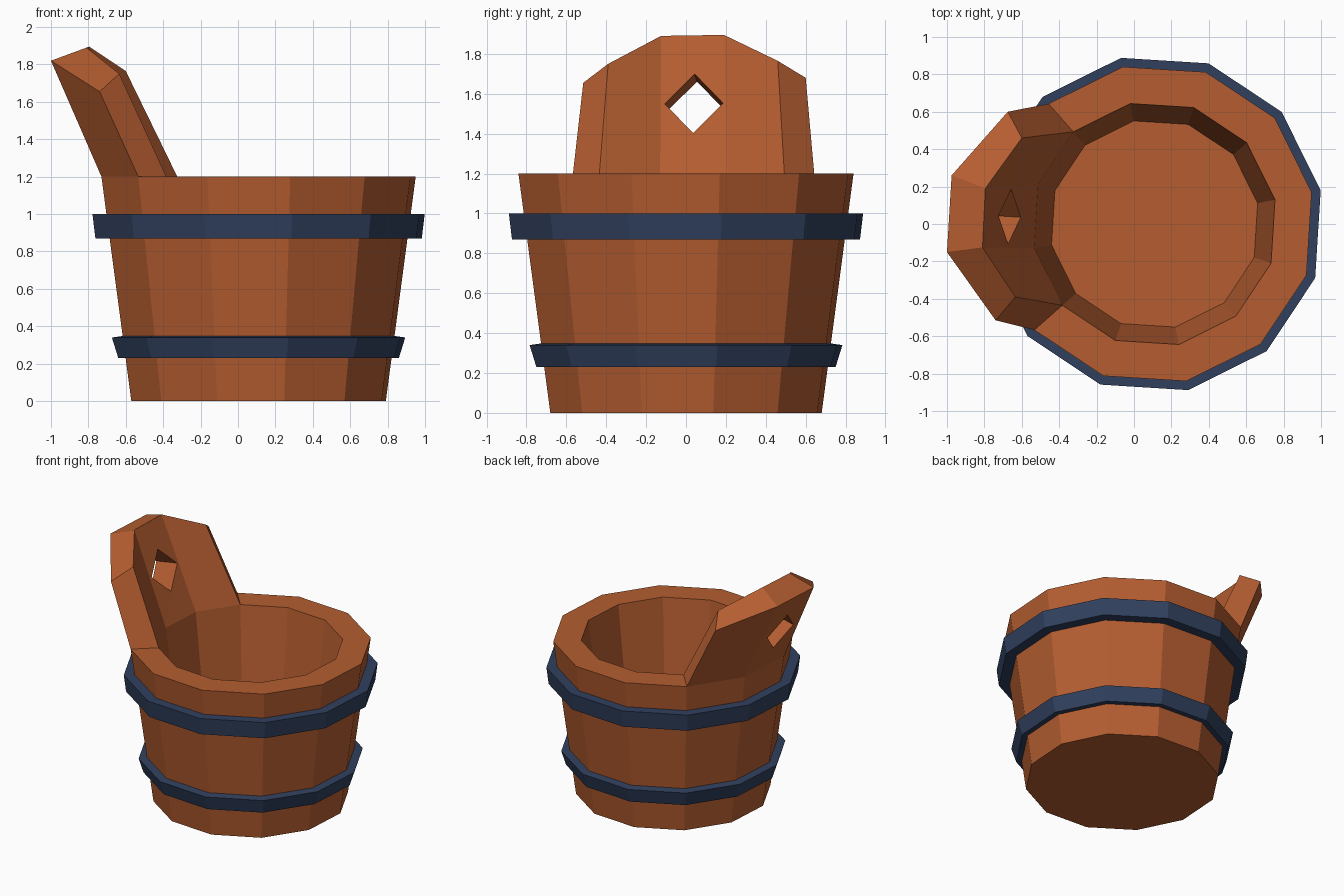
import bpy, bmesh, math
from mathutils import Vector

if "Cube" in bpy.data.objects:
    bpy.data.objects.remove(bpy.data.objects["Cube"])

SIDES, TURN, CX = 12, math.radians(11.4), 0.11


def material(name, rgb):
    m = bpy.data.materials.new(name)
    m.diffuse_color = (*rgb, 1)
    m.use_nodes = True
    m.node_tree.nodes["Principled BSDF"].inputs["Base Color"].default_value = m.diffuse_color
    return m


wood = material("warm wood", (0.46, 0.11, 0.03))
iron = material("dark blue iron", (0.030, 0.051, 0.110))


def make_object(name, bm, mat):
    bmesh.ops.recalc_face_normals(bm, faces=bm.faces)
    mesh = bpy.data.meshes.new(name)
    bm.to_mesh(mesh)
    bm.free()
    mesh.materials.append(mat)
    ob = bpy.data.objects.new(name, mesh)
    bpy.context.collection.objects.link(ob)
    return ob


def lathe(bm, profile, closed):
    """Sweep (radius, z) points around the bucket axis; returns rings and face bands."""
    rings = [[bm.verts.new((CX + r * math.cos(TURN + i * math.tau / SIDES),
                            r * math.sin(TURN + i * math.tau / SIDES), z))
              for i in range(SIDES)] for r, z in profile]
    pairs = list(zip(rings, rings[1:]))
    if closed:
        pairs.append((rings[-1], rings[0]))
    bands = [[bm.faces.new((a[i], a[(i + 1) % SIDES], b[(i + 1) % SIDES], b[i]))
              for i in range(SIDES)] for a, b in pairs]
    return rings, bands


# bucket body: outer wall, rim, inner wall, underside and inner floor
bm = bmesh.new()
rings, bands = lathe(bm, [(0.694, 0), (0.857, 1.2), (0.657, 1.2), (0.562, 0.5)], False)
bm.faces.new(rings[0])
bm.faces.new(rings[3])

# handle: three rim segments drawn up and outward
outer_top = [(-0.675, 0.60, 1.68), (-0.975, 0.26, 1.82), (-1.0, -0.15, 1.82), (-0.74, -0.515, 1.655)]
inner_top = [(-0.60, 0.46, 1.765), (-0.795, 0.19, 1.895), (-0.81, -0.125, 1.89), (-0.635, -0.39, 1.75)]
targets = {}
for k in range(4):
    targets[rings[1][4 + k].co.to_tuple(4)] = outer_top[k]
    targets[rings[2][4 + k].co.to_tuple(4)] = inner_top[k]
bmesh.ops.recalc_face_normals(bm, faces=bm.faces)
segment = bands[1][4:7]
raised = bmesh.ops.extrude_face_region(bm, geom=segment)["geom"]
new_verts = [g for g in raised if isinstance(g, bmesh.types.BMVert)]
for v in new_verts:
    v.co = Vector(targets[v.co.to_tuple(4)])
old = [f for f in segment if f.is_valid and not any(v in new_verts for v in f.verts)]
if old:
    bmesh.ops.delete(bm, geom=old, context="FACES_ONLY")
bucket = make_object("bucket_with_handle", bm, wood)

# diamond grip hole, cut square to the handle
bm = bmesh.new()
centre, axis = Vector((-0.67, 0.04, 1.55)), Vector((-1, 0.06, -0.2))
ends = [[bm.verts.new(centre + axis * t + Vector(d))
         for d in ((0, 0.147, 0), (0, 0, 0.16), (0, -0.147, 0), (0, 0, -0.16))]
        for t in (-0.22, 0.4)]
for e in ends:
    bm.faces.new(e)
for i in range(4):
    j = (i + 1) % 4
    bm.faces.new((ends[0][i], ends[0][j], ends[1][j], ends[1][i]))
cutter = make_object("grip_hole_cutter", bm, wood)
cutter.hide_render = True
mod = bucket.modifiers.new("grip_hole", "BOOLEAN")
mod.operation, mod.solver, mod.object = "DIFFERENCE", "EXACT", cutter
bpy.context.view_layer.objects.active = bucket
bpy.ops.object.modifier_apply(modifier=mod.name)
bpy.data.objects.remove(cutter)

# iron hoops
for name, profile in (
        ("lower_hoop", [(0.70, 0.23), (0.765, 0.23), (0.80, 0.34), (0.715, 0.352)]),
        ("upper_hoop", [(0.785, 0.87), (0.89, 0.87), (0.906, 1.0), (0.80, 1.0)])):
    bm = bmesh.new()
    lathe(bm, profile, True)
    make_object(name, bm, iron)
